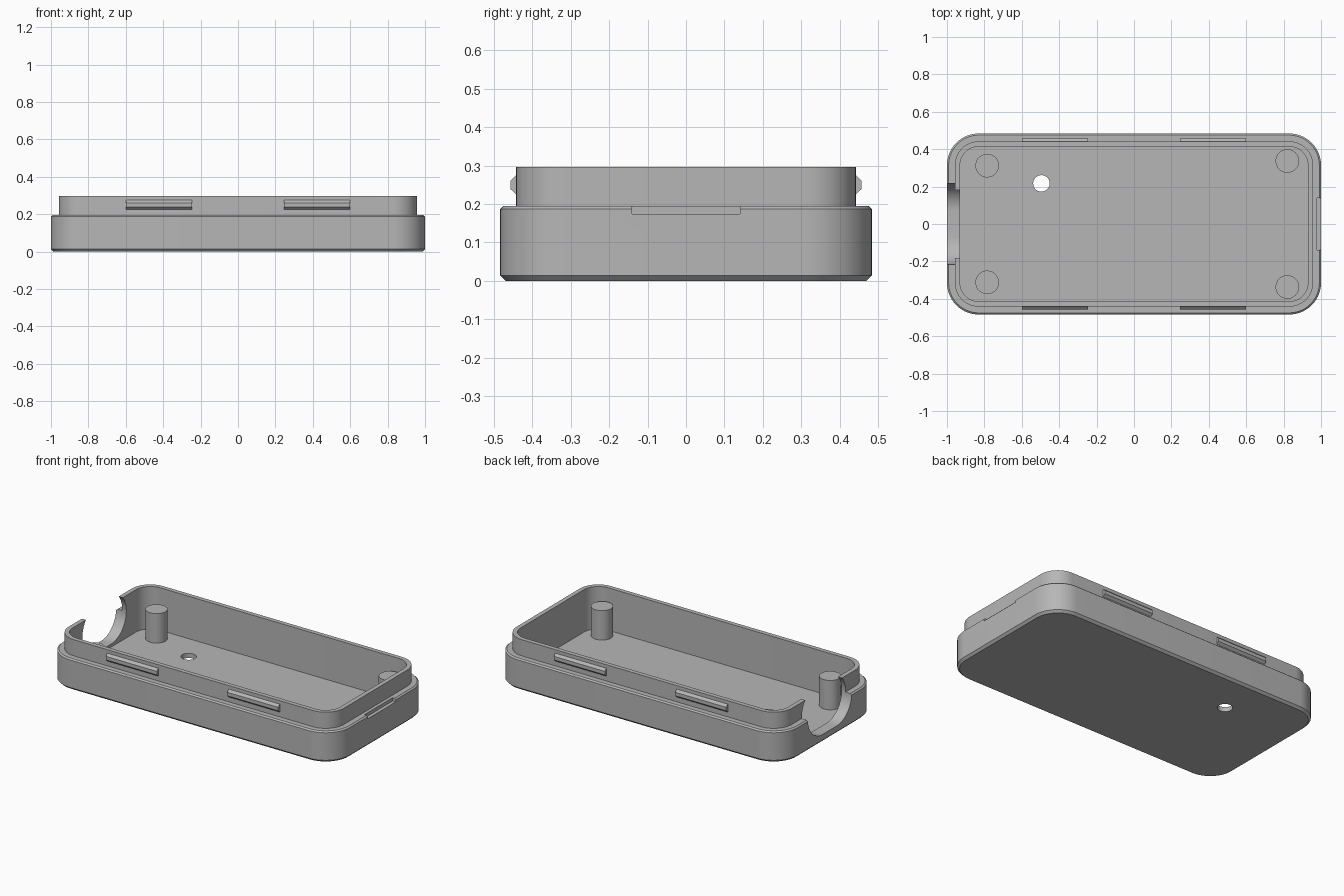
import bpy, bmesh, math
from mathutils import Matrix

cube = bpy.data.objects.get("Cube")
if cube:
    bpy.data.objects.remove(cube, do_unlink=True)

HX, HY, RADIUS = 1.0, 0.484, 0.17     # footprint of the case
FLOOR, RIM, TOP = 0.03, 0.195, 0.297  # main heights

grey = bpy.data.materials.new("plain grey plastic")
grey.use_nodes = True
grey.diffuse_color = (0.47, 0.47, 0.47, 1)
grey.node_tree.nodes["Principled BSDF"].inputs["Base Color"].default_value = grey.diffuse_color


def finish(name, bm):
    bmesh.ops.recalc_face_normals(bm, faces=bm.faces)
    mesh = bpy.data.meshes.new(name)
    bm.to_mesh(mesh)
    bm.free()
    mesh.materials.append(grey)
    obj = bpy.data.objects.new(name, mesh)
    bpy.context.collection.objects.link(obj)
    return obj


def select(obj):
    bpy.ops.object.select_all(action='DESELECT')
    obj.select_set(True)
    bpy.context.view_layer.objects.active = obj


def smooth(obj):
    select(obj)
    bpy.ops.object.shade_smooth_by_angle(angle=math.radians(30))


def outline(hx, hy, r, steps=14):
    """Rounded rectangle as a list of 2D points."""
    points = []
    for k, (sx, sy) in enumerate([(1, 1), (-1, 1), (-1, -1), (1, -1)]):
        for i in range(steps + 1):
            a = (k + i / steps) * math.pi / 2
            points.append((sx * (hx - r) + r * math.cos(a), sy * (hy - r) + r * math.sin(a)))
    return points


def loft(name, levels):
    """Join inset copies of the footprint, closing both ends."""
    bm = bmesh.new()
    rings = []
    for inset, z in levels:
        pts = outline(HX - inset, HY - inset, RADIUS - inset)
        rings.append([bm.verts.new((x, y, z)) for x, y in pts])
    for low, high in zip(rings, rings[1:]):
        for i in range(len(low)):
            j = (i + 1) % len(low)
            bm.faces.new((low[i], low[j], high[j], high[i]))
    bm.faces.new(rings[0])
    bm.faces.new(rings[-1])
    return finish(name, bm)


def extrude_x(name, profile, x0, x1):
    """Extrude a (y, z) profile along x."""
    bm = bmesh.new()
    a, b = ([bm.verts.new((x, y, z)) for y, z in profile] for x in (x0, x1))
    bm.faces.new(a)
    bm.faces.new(b)
    for i in range(len(a)):
        j = (i + 1) % len(a)
        bm.faces.new((a[i], a[j], b[j], b[i]))
    return finish(name, bm)


def cylinder(name, x, y, r, z0, z1):
    bm = bmesh.new()
    bmesh.ops.create_cone(bm, cap_ends=True, segments=40, radius1=r, radius2=r, depth=z1 - z0,
                          matrix=Matrix.Translation((x, y, (z0 + z1) / 2)))
    return finish(name, bm)


def cut(obj, cutter):
    cutter.hide_render = True
    mod = obj.modifiers.new("cut", 'BOOLEAN')
    mod.operation = 'DIFFERENCE'
    mod.solver = 'EXACT'
    mod.object = cutter
    select(obj)
    bpy.ops.object.modifier_apply(modifier=mod.name)
    bpy.data.objects.remove(cutter, do_unlink=True)


# Tray with chamfered edges, stepped lip and hollow inside
tray = loft("case_tray", [(0.014, 0), (0, 0.014), (0, RIM - 0.008), (0.009, RIM),
                          (0.042, RIM), (0.042, TOP), (0.07, TOP), (0.07, FLOOR)])

# Rounded port opening in one end
port = [(y, z + 0.2) for y, z in outline(0.218, 0.15, 0.149)]
cut(tray, extrude_x("port_cutter", port, -1.1, -0.88))

# Shallow pry slot in the opposite rim
slot = [(-0.14, 0.174), (0.14, 0.174), (0.14, 0.24), (-0.14, 0.24)]
cut(tray, extrude_x("slot_cutter", slot, 0.978, 1.1))

# Round hole through the floor
cut(tray, cylinder("hole_cutter", -0.495, 0.217, 0.044, -0.1, 0.1))
smooth(tray)

# Support posts
for name, x, y in [("left_front", 0.82, -0.337), ("left_back", 0.82, 0.337),
                   ("right_front", -0.785, -0.312), ("right_back", -0.785, 0.312)]:
    smooth(cylinder(name + "_post", x, y, 0.063, FLOOR - 0.01, 0.215))

# Snap ridges on the long sides of the lip
wall = HY - 0.042
for side, sy in (("front", -1), ("back", 1)):
    ridge = [(sy * (wall + out), z) for out, z in
             [(-0.01, 0.225), (0, 0.225), (0.015, 0.239), (0.015, 0.261), (0, 0.275), (-0.01, 0.275)]]
    for end, x0 in (("right", -0.6), ("left", 0.245)):
        extrude_x(f"{side}_{end}_snap_ridge", ridge, x0, x0 + 0.355)
